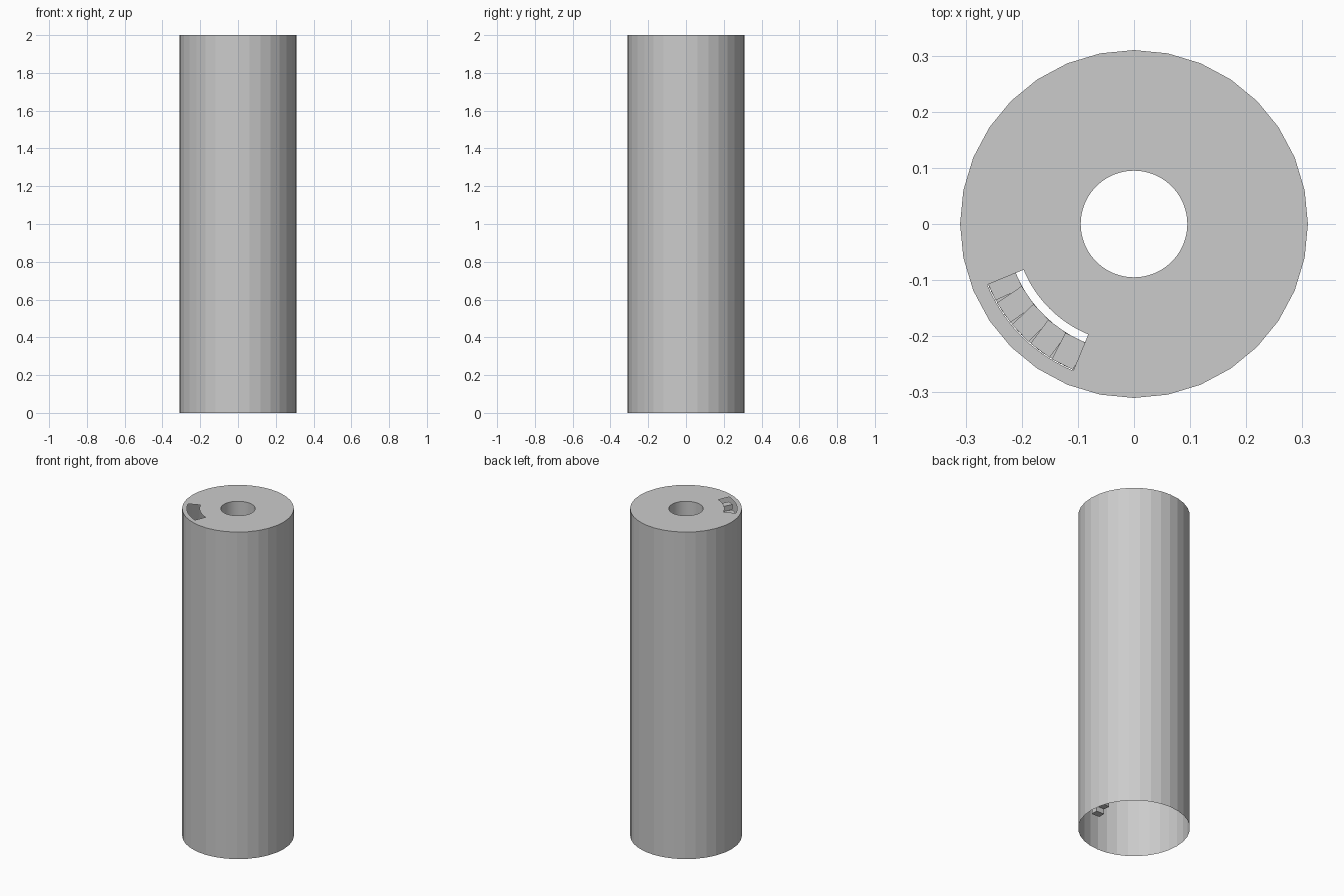
import bpy, bmesh
from math import pi, cos, sin, radians
from mathutils import Matrix, Vector

if "Cube" in bpy.data.objects:
    bpy.data.objects.remove(bpy.data.objects["Cube"])

R, H, SIDES, SEG = 0.31, 2.0, 32, 96
HOLE, SLOT_IN, SLOT_OUT = 0.095, 0.213, 0.283


def finish(bm, name):
    mesh = bpy.data.meshes.new(name)
    bm.to_mesh(mesh)
    bm.free()
    obj = bpy.data.objects.new(name, mesh)
    bpy.context.collection.objects.link(obj)
    return obj


def tube(name, r, z0, z1, sides, inward=False):
    bm = bmesh.new()
    rings = [[bm.verts.new((r * cos(2 * pi * i / sides), r * sin(2 * pi * i / sides), z))
              for i in range(sides)] for z in (z0, z1)]
    for i in range(sides):
        j = (i + 1) % sides
        f = bm.faces.new((rings[0][i], rings[0][j], rings[1][j], rings[1][i]))
        if inward:
            f.normal_flip()
    return finish(bm, name)


# Faceted outer wall, open underneath, and the central shaft
tube("outer_wall", R, 0, H, SIDES)
tube("central_shaft", HOLE, 0.3, H, SEG, inward=True)

# Roof ring with the stair opening left out
bm = bmesh.new()
step = 2 * pi / SIDES
grid = []
for i in range(SEG):
    a = 2 * pi * i / SEG
    rim = R * cos(step / 2) / cos((i % 3) * 2 * pi / SEG - step / 2)
    grid.append([bm.verts.new((r * cos(a), r * sin(a), H))
                 for r in (HOLE, SLOT_IN, SLOT_OUT, rim)])
for i in range(SEG):
    a, b = grid[i], grid[(i + 1) % SEG]
    for k in range(3):
        if k == 1 and 54 <= i < 66:
            continue
        bm.faces.new((a[k], a[k + 1], b[k + 1], b[k]))
finish(bm, "roof")

# Spiral stair: box treads climbing counter-clockwise to the opening
bm = bmesh.new()
COUNT, TURN, RISE = 64, radians(9.6), 0.0308
r0, r1 = 0.228, 0.281
for i in range(COUNT):
    ang = radians(243) - (COUNT - 1 - i) * TURN
    z = 0.016 + i * RISE
    m = (Matrix.Rotation(ang, 4, 'Z') @ Matrix.Translation(((r0 + r1) / 2, 0, z))
         @ Matrix.Diagonal((r1 - r0, 0.042, 0.031, 1)))
    bmesh.ops.create_cube(bm, size=1, matrix=m)
finish(bm, "spiral_stair")
